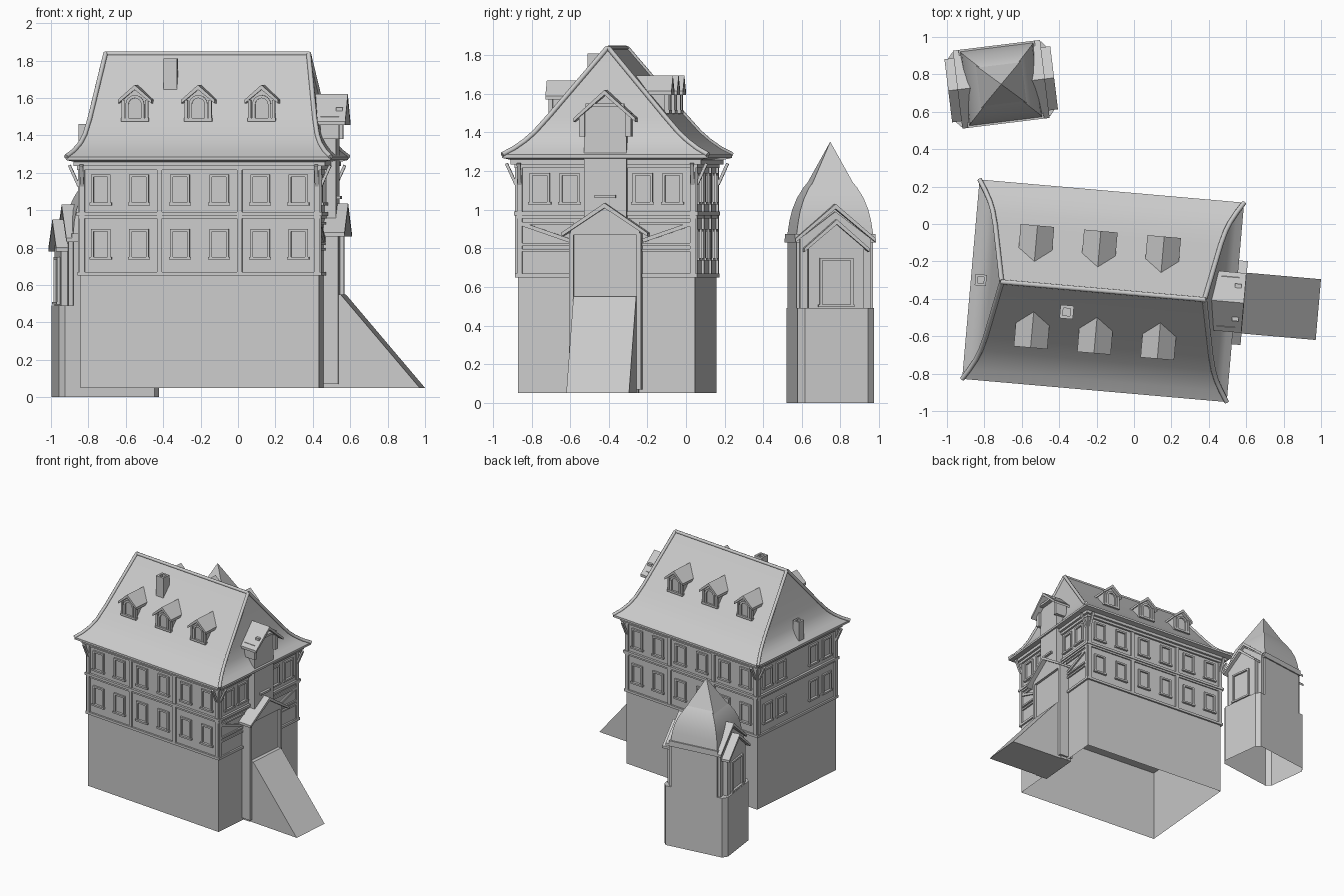
import bpy, bmesh, math
from mathutils import Matrix, Vector

if "Cube" in bpy.data.objects:
    bpy.data.objects.remove(bpy.data.objects["Cube"])

HOUSE = Matrix.Translation((-0.165, -0.357, 0)) @ Matrix.Rotation(math.radians(-5), 4, 'Z')
TOWER = Matrix.Translation((-0.71, 0.747, 0)) @ Matrix.Rotation(math.radians(7), 4, 'Z')
I = Matrix.Identity(4)


def wall(k, x=0, y=0, z=0):
    """Frame whose -y faces out: k=0 front, 1 right, 2 back, 3 left."""
    return Matrix.Rotation(k * math.pi / 2, 4, 'Z') @ Matrix.Translation((x, y, z))


def finish(bm, name, frame, smooth=None):
    bmesh.ops.recalc_face_normals(bm, faces=bm.faces)
    me = bpy.data.meshes.new(name)
    bm.to_mesh(me)
    bm.free()
    ob = bpy.data.objects.new(name, me)
    bpy.context.collection.objects.link(ob)
    ob.matrix_world = frame
    if smooth:
        bpy.ops.object.select_all(action='DESELECT')
        ob.select_set(True)
        bpy.context.view_layer.objects.active = ob
        bpy.ops.object.shade_smooth_by_angle(angle=math.radians(smooth))
    return ob


def prism(bm, pts, a, b, T=I, axis='Y', caps=(True, True)):
    """Extrude a 2D outline: axis Y uses (x,z) points, axis Z uses (x,y)."""
    f = (lambda p, t: (p[0], t, p[1])) if axis == 'Y' else (lambda p, t: (p[0], p[1], t))
    A = [bm.verts.new(T @ Vector(f(p, a))) for p in pts]
    B = [bm.verts.new(T @ Vector(f(p, b))) for p in pts]
    n = len(pts)
    for i in range(n):
        bm.faces.new((A[i], A[(i + 1) % n], B[(i + 1) % n], B[i]))
    for ring, on in zip((A, B), caps):
        if on:
            bm.faces.new(ring)


def box(bm, x0, x1, y0, y1, z0, z1, T=I, bottom=True):
    prism(bm, [(x0, y0), (x1, y0), (x1, y1), (x0, y1)], z0, z1, T, 'Z', (bottom, True))


def gable(bm, half, eave, apex, y0, y1, T=I, t=0.02):
    """Thin pitched roof sheet with its ridge along y."""
    prism(bm, [(-half, eave), (0, apex), (half, eave), (half, eave - t), (0, apex - t * 1.3), (-half, eave - t)], y0, y1, T)


def house_front(bm, half, base, eave, apex, y0, y1, T=I):
    prism(bm, [(-half, base), (half, base), (half, eave), (0, apex), (-half, eave)], y0, y1, T)


def bar(bm, x1, z1, x2, z2, y0, y1, w, T=I):
    d = Vector((z1 - z2, x2 - x1)).normalized() * w / 2
    prism(bm, [(x1 + d.x, z1 + d.y), (x2 + d.x, z2 + d.y), (x2 - d.x, z2 - d.y), (x1 - d.x, z1 - d.y)], y0, y1, T)


def frame_bars(bm, x, z0, z1, w, y, T, b=0.014, out=0.014):
    for s in (-1, 1):
        box(bm, x + s * w / 2 - b / 2, x + s * w / 2 + b / 2, y - out, y, z0, z1, T)
    box(bm, x - w / 2 - b, x + w / 2 + b, y - out - 0.005, y, z0 - b, z0, T)
    box(bm, x - w / 2 - b / 2, x + w / 2 + b / 2, y - out, y, z1 - b, z1, T)


def loft(rings):
    """Rectangular rings (half x, half y, z) joined into a hipped shell."""
    bm = bmesh.new()
    rows = [[bm.verts.new((sx * a, sy * b, z)) for sx, sy in ((-1, -1), (1, -1), (1, 1), (-1, 1))] for a, b, z in rings]
    for r, s in zip(rows, rows[1:]):
        for i in range(4):
            bm.faces.new((r[i], r[(i + 1) % 4], s[(i + 1) % 4], s[i]))
    bm.faces.new(rows[0])
    return bm


# masonry ground floor, open below, and timbered upper floors
bm = bmesh.new()
box(bm, -0.64, 0.64, -0.46, 0.46, 0.05, 0.65, bottom=False)
finish(bm, "ground_floor", HOUSE)
bm = bmesh.new()
box(bm, -0.64, 0.64, -0.46, 0.46, 0.65, 1.26)
finish(bm, "upper_floors", HOUSE)

# horizontal beams
bm = bmesh.new()
for g, z0, z1 in ((0.014, 0.65, 0.67), (0.01, 0.955, 0.97), (0.018, 0.97, 0.99), (0.016, 1.215, 1.235), (0.035, 1.235, 1.262)):
    box(bm, -0.64 - g, 0.64 + g, -0.46 - g, 0.46 + g, z0, z1)
finish(bm, "floor_beams", HOUSE)

# posts, corner brackets and end braces
bm = bmesh.new()
for k in range(4):
    T, d = wall(k), (0.46, 0.64)[k % 2]
    half = (0.63, 0.45)[k % 2]
    for x in ((-half, -0.215, 0.215, half), (-half, half))[k % 2]:
        box(bm, x - 0.014, x + 0.014, -d - 0.013, -d, 0.66, 1.23, T)
    for s in (-1, 1):
        D = T @ Matrix.Translation((s * half, -d, 0)) @ Matrix.Rotation(math.pi / 2, 4, 'Z')
        bar(bm, -0.01, 1.13, -0.06, 1.24, -0.01, 0.01, 0.015, D)
for s in (-1, 1):
    T = wall(1)
    bar(bm, s * 0.45, 0.93, s * 0.19, 0.84, -0.652, -0.64, 0.02, T)
    for z in (0.79, 0.82, 0.93):
        bar(bm, s * 0.45, z, s * 0.17, z, -0.652, -0.64, 0.014, T)
finish(bm, "timber_posts", HOUSE)

# windows on all four walls
bm = bmesh.new()
for k in range(4):
    T, d = wall(k), (0.46, 0.64)[k % 2]
    for x in ((-0.53, -0.325, -0.105, 0.105, 0.325, 0.53), (-0.345, -0.19, 0.19, 0.345))[k % 2]:
        for z in ((1.04,) if k == 1 else (0.75, 1.04)):
            frame_bars(bm, x, z, z + 0.15, 0.09, -d, T)
finish(bm, "window_frames", HOUSE)

# hipped roof with flared eaves
rings = [(0.545, 0.003, 1.838), (0.605, 0.30, 1.485), (0.625, 0.375, 1.40), (0.645, 0.425, 1.355),
         (0.675, 0.48, 1.315), (0.71, 0.535, 1.285), (0.71, 0.535, 1.268), (0.64, 0.46, 1.25)]
finish(loft(rings), "main_roof", HOUSE, 30)

# rounded ridge and hip tiles
cu = bpy.data.curves.new("ridge_tiles", 'CURVE')
cu.dimensions = '3D'
cu.bevel_depth = 0.013
cu.bevel_resolution = 2
cu.use_fill_caps = True
paths = [[(-0.55, 0, 1.836), (0.55, 0, 1.836)]]
paths += [[(sx * a, sy * b, z) for a, b, z in rings[:6]] for sx in (-1, 1) for sy in (-1, 1)]
for p in paths:
    sp = cu.splines.new('POLY')
    sp.points.add(len(p) - 1)
    for q, c in zip(sp.points, p):
        q.co = (*c, 1)
tiles = bpy.data.objects.new("ridge_tiles", cu)
bpy.context.collection.objects.link(tiles)
tiles.matrix_world = HOUSE

# roof dormers with arched windows
arch = lambda r, n=8: [(-r, 1.49)] + [(-r * math.cos(math.pi * i / n), 1.565 + r * math.sin(math.pi * i / n)) for i in range(n + 1)] + [(r, 1.49)]
frames = [wall(0, x) for x in (-0.36, -0.02, 0.32)] + [wall(2, x, 0.02, 0.024) for x in (-0.3, 0.04, 0.38)]
bm = bmesh.new()
for T in frames:
    house_front(bm, 0.064, 1.44, 1.59, 1.645, -0.31, -0.12, T)
    prism(bm, arch(0.05) + arch(0.034)[::-1], -0.322, -0.31, T)
    box(bm, -0.075, 0.075, -0.325, -0.30, 1.475, 1.492, T)
    for s in (-1, 1):
        box(bm, s * 0.064 - 0.008, s * 0.064 + 0.008, -0.322, -0.30, 1.48, 1.59, T)
    gable(bm, 0.09, 1.59, 1.67, -0.337, -0.135, T)
finish(bm, "dormers", HOUSE)

# hollow chimneys
bm = bmesh.new()
for x, y, z0, z1, r in ((-0.184, -0.13, 1.6, 1.81, 0.036), (-0.657, 0, 1.28, 1.46, 0.03)):
    i = r * 0.55
    sq = lambda q: [(x - q, y - q), (x + q, y - q), (x + q, y + q), (x - q, y + q)]
    prism(bm, sq(r), z0, z1, I, 'Z', (True, False))
    prism(bm, sq(i), z1 - 0.06, z1, I, 'Z', (True, False))
    vs = [v for v in bm.verts if abs(v.co.z - z1) < 1e-5]
    for j in range(4):
        bm.faces.new((vs[j], vs[(j + 1) % 4], vs[4 + (j + 1) % 4], vs[4 + j]))
finish(bm, "chimneys", HOUSE)

# hoist bay high on the right end
R = wall(1)
bm = bmesh.new()
house_front(bm, 0.11, 0.9, 1.50, 1.59, -0.70, -0.5, R)
gable(bm, 0.16, 1.475, 1.62, -0.755, -0.54, R)
bar(bm, -0.10, 1.54, 0.10, 1.54, -0.735, -0.70, 0.018, R)
box(bm, -0.055, 0.055, -0.72, -0.70, 1.06, 1.075, R)
for s in (-1, 1):
    box(bm, s * 0.12 - 0.015, s * 0.12 + 0.015, -0.72, -0.62, 1.38, 1.50, R)
finish(bm, "hoist_bay", HOUSE)

# entrance porch with jambs and pitched roof
bm = bmesh.new()
box(bm, -0.17, 0.17, -0.70, -0.6, 0.05, 0.87, R)
house_front(bm, 0.18, 0.87, 0.89, 1.01, -0.72, -0.6, R)
for s in (-1, 1):
    box(bm, s * 0.175 - 0.012, s * 0.175 + 0.012, -0.72, -0.6, 0.07, 0.88, R)
gable(bm, 0.225, 0.88, 1.035, -0.757, -0.6, R)
finish(bm, "porch", HOUSE)

# entrance ramp
bm = bmesh.new()
prism(bm, [(0.69, 0.05), (1.155, 0.05), (0.73, 0.55), (0.69, 0.55)], -0.163, 0.163)
finish(bm, "ramp", HOUSE)

# garden tower: chamfered base, upper room and cornice
bm = bmesh.new()
plan = [(-0.24, -0.2), (0.24, -0.2), (0.27, -0.165), (0.27, 0.165), (0.24, 0.2), (-0.24, 0.2), (-0.27, 0.165), (-0.27, -0.165)]
prism(bm, plan, 0, 0.49, I, 'Z', (False, True))
finish(bm, "tower_base", TOWER)
bm = bmesh.new()
box(bm, -0.195, 0.195, -0.2, 0.2, 0.49, 0.87)
box(bm, -0.205, 0.205, -0.21, 0.21, 0.83, 0.875)
finish(bm, "tower_room", TOWER)

# tower side bays with stepped gables
bm = bmesh.new()
for k in (1, 3):
    T = wall(k)
    house_front(bm, 0.145, 0.49, 0.81, 0.93, -0.255, -0.1, T)
    house_front(bm, 0.185, 0.49, 0.85, 0.99, -0.22, -0.1, T)
    gable(bm, 0.17, 0.80, 0.95, -0.285, -0.1, T)
    gable(bm, 0.21, 0.85, 1.03, -0.235, -0.1, T)
    frame_bars(bm, 0, 0.51, 0.75, 0.16, -0.255, T)
finish(bm, "tower_bays", TOWER)

# curved tower roof and spire
dome = [(0.003, 0.003, 1.225), (0.05, 0.05, 1.195), (0.09, 0.09, 1.16), (0.125, 0.125, 1.115), (0.155, 0.155, 1.06),
        (0.177, 0.177, 1.0), (0.19, 0.19, 0.94), (0.197, 0.2, 0.87)]
finish(loft(dome), "tower_dome", TOWER, 30)
finish(loft([(0.001, 0.001, 1.35), (0.122, 0.115, 1.12)]), "tower_spire", TOWER)
